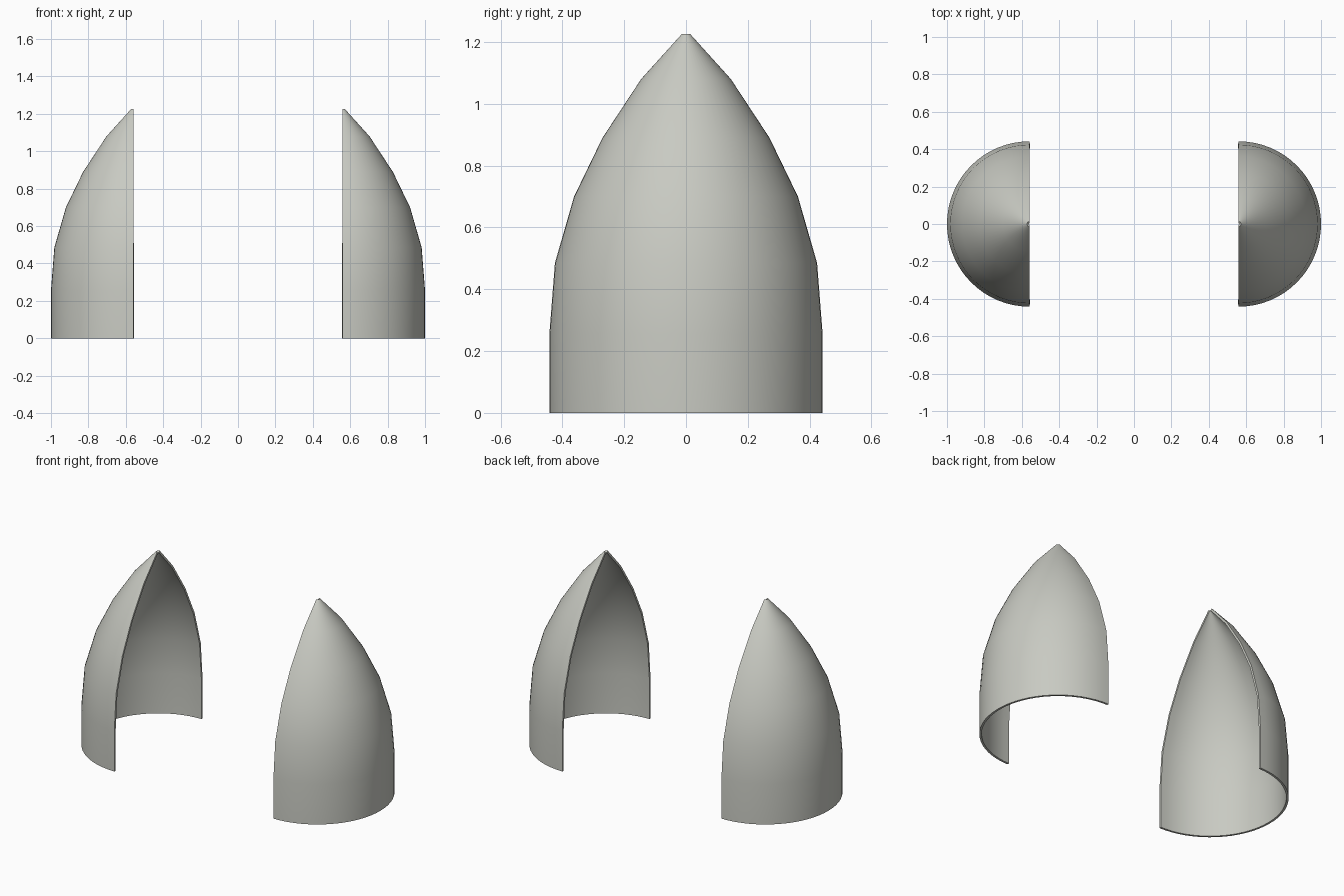
import bpy, bmesh, math
from mathutils import Vector

cube = bpy.data.objects.get("Cube")
if cube:
    bpy.data.objects.remove(cube, do_unlink=True)

# Pale warm grey
grey = bpy.data.materials.new("pale_grey")
grey.use_nodes = True
COLOUR = (0.58, 0.59, 0.54, 1)
grey.diffuse_color = COLOUR
grey.node_tree.nodes["Principled BSDF"].inputs["Base Color"].default_value = COLOUR

# Outer outline of the pointed shell: radius, height
PROFILE = [(0.442, 0), (0.442, 0.255), (0.424, 0.485), (0.362, 0.7),
           (0.27, 0.89), (0.145, 1.08), (0.014, 1.225)]
CUT_X = 0.558
SEGMENTS = 32


def half_shell(name, side):
    """Spin the outline half a turn, with its open side facing the middle."""
    bm = bmesh.new()
    verts = [bm.verts.new((0, -side * r, z)) for r, z in PROFILE]
    edges = [bm.edges.new(pair) for pair in zip(verts, verts[1:])]
    bmesh.ops.spin(bm, geom=verts + edges, cent=(0, 0, 0), axis=(0, 0, 1),
                   angle=math.pi, steps=SEGMENTS)
    # Point every face away from the axis
    bm.normal_update()
    for face in bm.faces:
        outward = face.calc_center_median() * Vector((1, 1, 0))
        if face.normal.dot(outward) < 0:
            face.normal_flip()
    mesh = bpy.data.meshes.new(name)
    bm.to_mesh(mesh)
    bm.free()
    mesh.materials.append(grey)

    obj = bpy.data.objects.new(name, mesh)
    bpy.context.collection.objects.link(obj)
    obj.location.x = side * CUT_X

    # Thin wall, grown inward
    wall = obj.modifiers.new("wall", 'SOLIDIFY')
    wall.thickness = 0.013
    wall.offset = -1

    bpy.ops.object.select_all(action='DESELECT')
    obj.select_set(True)
    bpy.context.view_layer.objects.active = obj
    bpy.ops.object.modifier_apply(modifier=wall.name)
    bpy.ops.object.shade_smooth_by_angle(angle=math.radians(30))


half_shell("left_half_shell", 1)
half_shell("right_half_shell", -1)
